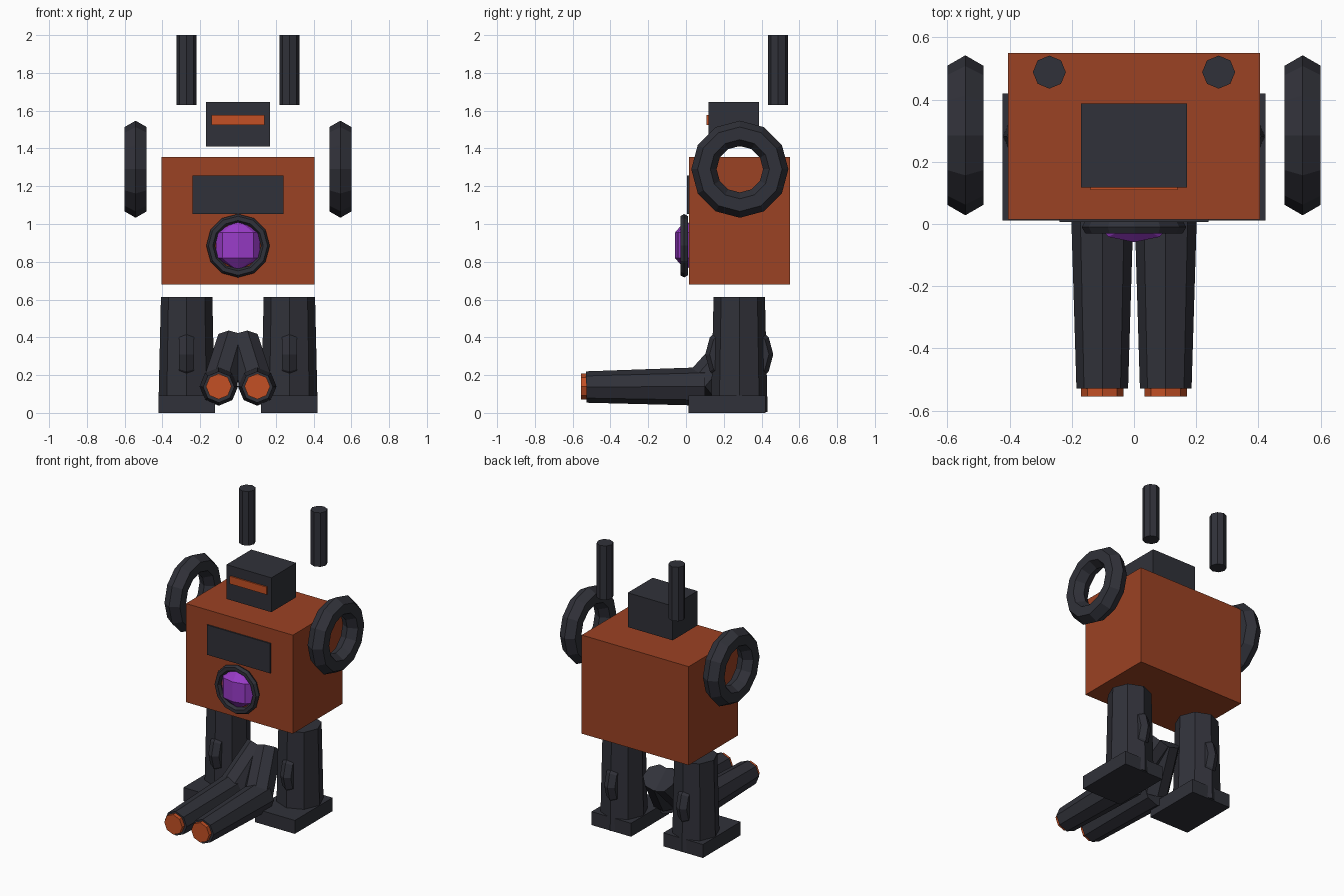
import bpy
from math import radians
from mathutils import Vector

if "Cube" in bpy.data.objects:
    bpy.data.objects.remove(bpy.data.objects["Cube"], do_unlink=True)


def material(name, rgb):
    m = bpy.data.materials.new(name)
    m.use_nodes = True
    m.diffuse_color = (*rgb, 1)
    m.node_tree.nodes["Principled BSDF"].inputs["Base Color"].default_value = (*rgb, 1)
    return m


DARK = material("dark_grey", (0.03, 0.031, 0.041))
RUST = material("rust_orange", (0.33, 0.054, 0.017))
BRIGHT = material("bright_orange", (0.55, 0.08, 0.018))
PURPLE = material("purple", (0.32, 0.045, 0.58))


def finish(name, mat):
    ob = bpy.context.object
    ob.name = ob.data.name = name
    ob.data.materials.append(mat)
    return ob


def box(name, mat, x, y, z):
    """Box from (min, max) pairs."""
    pairs = (x, y, z)
    bpy.ops.mesh.primitive_cube_add(size=1, location=[(a + b) / 2 for a, b in pairs])
    ob = finish(name, mat)
    size = [b - a for a, b in pairs]
    for v in ob.data.vertices:
        v.co = [c * s for c, s in zip(v.co, size)]
    return ob


def tube(name, mat, start, end, r_start, r_end):
    """Eight-sided tapered cylinder between two points."""
    start, end = Vector(start), Vector(end)
    axis = end - start
    bpy.ops.mesh.primitive_cone_add(
        vertices=8, radius1=r_start, radius2=r_end, depth=axis.length,
        location=(start + end) / 2, rotation=axis.to_track_quat("Z", "Y").to_euler())
    return finish(name, mat)


def ring(name, mat, centre, major, minor, rotation):
    bpy.ops.mesh.primitive_torus_add(
        major_segments=12, minor_segments=6, major_radius=major, minor_radius=minor,
        location=centre, rotation=rotation)
    return finish(name, mat)


ALONG_X = (0, radians(90), 0)
ALONG_Y = (radians(90), 0, 0)

# Torso, head and face
box("torso", RUST, (-0.405, 0.405), (0.015, 0.55), (0.68, 1.355))
box("head", DARK, (-0.17, 0.17), (0.118, 0.387), (1.41, 1.645))
box("visor", BRIGHT, (-0.14, 0.14), (0.109, 0.118), (1.525, 1.577))
box("chest_plate", DARK, (-0.24, 0.24), (0.006, 0.015), (1.052, 1.256))

# Chest lens
ring("lens_ring", DARK, (0, -0.01, 0.885), 0.145, 0.023, ALONG_Y)
bpy.ops.mesh.primitive_uv_sphere_add(segments=8, ring_count=3, radius=0.135,
                                     location=(0, 0, 0.887))
lens = finish("lens", PURPLE)
lens.scale.y = 0.5

# Paired parts
for side, s in (("left", 1), ("right", -1)):
    ring(f"{side}_shoulder_ring", DARK, (s * 0.542, 0.285, 1.29), 0.19, 0.067, ALONG_X)
    tube(f"{side}_exhaust", DARK, (s * 0.272, 0.488, 1.63), (s * 0.272, 0.488, 2.0),
         0.053, 0.053)

    # Leg, knee and foot
    tube(f"{side}_leg", DARK, (s * 0.272, 0.282, 0.005), (s * 0.272, 0.282, 0.613),
         0.15, 0.136)
    ring(f"{side}_knee_ring", DARK, (s * 0.272, 0.282, 0.31), 0.134, 0.046, ALONG_X)
    lo, hi = sorted((s * 0.122, s * 0.422))
    box(f"{side}_foot", DARK, (lo, hi), (0.012, 0.42), (0, 0.092))

    # Cannon arm, barrel and muzzle
    tube(f"{side}_upper_arm", DARK, (s * 0.1, 0.07, 0.14), (s * 0.028, 0.275, 0.375),
         0.095, 0.09)
    tube(f"{side}_barrel", DARK, (s * 0.102, 0.1, 0.14), (s * 0.102, -0.528, 0.137),
         0.102, 0.083)
    tube(f"{side}_muzzle", BRIGHT, (s * 0.102, -0.5, 0.14), (s * 0.102, -0.555, 0.14),
         0.068, 0.068)
